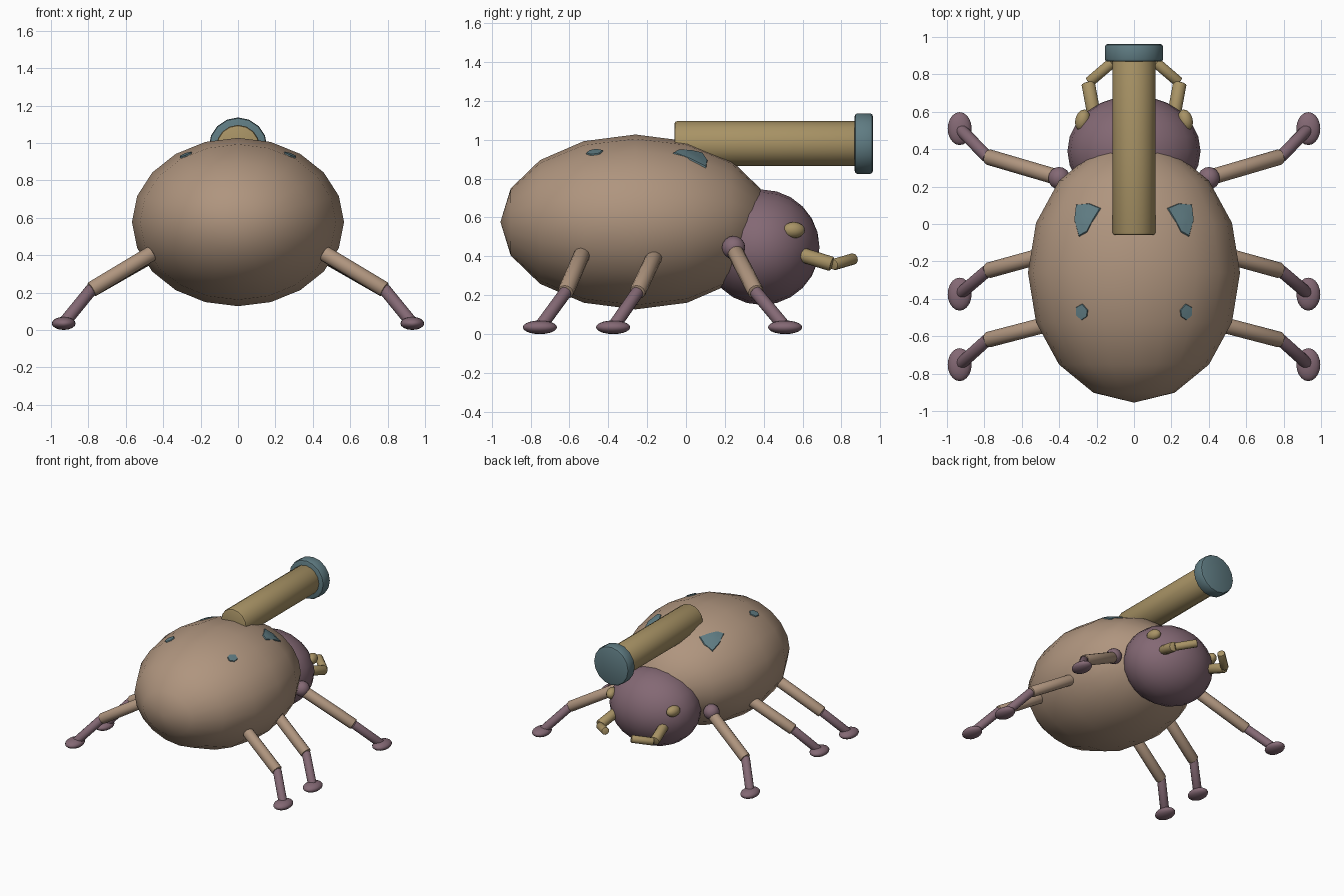
import bpy, bmesh, math
from mathutils import Vector, Matrix
from mathutils.bvhtree import BVHTree

if "Cube" in bpy.data.objects:
    bpy.data.objects.remove(bpy.data.objects["Cube"])


def material(name, rgb):
    m = bpy.data.materials.new(name)
    m.diffuse_color = (*rgb, 1)
    m.use_nodes = True
    m.node_tree.nodes["Principled BSDF"].inputs["Base Color"].default_value = m.diffuse_color
    return m


BROWN = material("warm brown", (0.43, 0.30, 0.21))
GOLD = material("dull gold", (0.39, 0.29, 0.13))
PURPLE = material("dusty purple", (0.23, 0.14, 0.175))
TEAL = material("grey teal", (0.115, 0.20, 0.225))


def finish(name, bm, mat, angle=None):
    me = bpy.data.meshes.new(name)
    bm.to_mesh(me)
    bm.free()
    me.materials.append(mat)
    ob = bpy.data.objects.new(name, me)
    bpy.context.collection.objects.link(ob)
    bpy.ops.object.select_all(action='DESELECT')
    ob.select_set(True)
    bpy.context.view_layer.objects.active = ob
    if angle is None:
        bpy.ops.object.shade_smooth()
    else:
        bpy.ops.object.shade_smooth_by_angle(angle=math.radians(angle))
    return ob


def ellipsoid(name, centre, radii, mat, seg=14, rings=8, rot=None):
    """UV sphere with its poles along y."""
    bm = bmesh.new()
    bmesh.ops.create_uvsphere(bm, u_segments=seg, v_segments=rings, radius=1)
    bm.transform(Matrix.Rotation(math.pi / 2, 4, 'X'))
    bm.transform(Matrix.Diagonal((*radii, 1)))
    if rot:
        bm.transform(rot)
    bm.transform(Matrix.Translation(centre))
    return finish(name, bm, mat)


def rod(name, a, b, r, mat, seg=12, bevel=0.008):
    """Cylinder from a to b with softened rims."""
    a, b = Vector(a), Vector(b)
    bm = bmesh.new()
    bmesh.ops.create_cone(bm, cap_ends=True, segments=seg, radius1=r, radius2=r,
                          depth=(b - a).length)
    rims = [e for e in bm.edges if abs(e.verts[0].co.z - e.verts[1].co.z) < 1e-5]
    bmesh.ops.bevel(bm, geom=rims, offset=bevel, segments=2, profile=0.5, affect='EDGES')
    turn = (b - a).to_track_quat('Z', 'Y').to_matrix().to_4x4()
    bm.transform(Matrix.Translation((a + b) / 2) @ turn)
    return finish(name, bm, mat, 35)


# Body and head
body = ellipsoid("body", (0, -0.26, 0.577), (0.567, 0.695, 0.45), BROWN, 20, 8)
ellipsoid("head", (0, 0.39, 0.447), (0.356, 0.297, 0.297), PURPLE, 20, 12)

# Barrel on the back with its muzzle cap
rod("barrel", (0, -0.06, 0.98), (0, 0.90, 0.98), 0.116, GOLD, 16, 0.015)
rod("muzzle_cap", (0, 0.868, 0.98), (0, 0.962, 0.98), 0.156, TEAL, 16, 0.015)

# Legs: hip, knee and foot positions for the right side
LEGS = {
    "front": ((0.41, 0.25, 0.43), (0.785, 0.36, 0.215), (0.932, 0.51, 0.035)),
    "middle": ((0.46, -0.16, 0.405), (0.785, -0.25, 0.215), (0.932, -0.375, 0.035)),
    "rear": ((0.46, -0.535, 0.41), (0.785, -0.62, 0.215), (0.932, -0.752, 0.035)),
}


def mirror(p, s):
    return Vector((p[0] * s, p[1], p[2]))


for s, side in ((1, "right"), (-1, "left")):
    for key, pts in LEGS.items():
        hip, knee, foot = (mirror(p, s) for p in pts)
        tag = f"{side}_{key}"
        rod(tag + "_upper_leg", hip, knee, 0.042, BROWN)
        rod(tag + "_lower_leg", knee - (foot - knee) * 0.03, foot, 0.033, PURPLE)
        ellipsoid(tag + "_foot", foot, (0.064, 0.088, 0.035), PURPLE, 16, 10)
    ellipsoid(side + "_shoulder", (0.40 * s, 0.245, 0.445), (0.06, 0.06, 0.06), PURPLE)

    # Eyes and two-part feelers
    ellipsoid(side + "_eye", (0.275 * s, 0.555, 0.535), (0.04, 0.058, 0.042), GOLD,
              rot=Matrix.Rotation(0.25 * s, 4, 'Z'))
    rod(side + "_feeler_base", mirror((0.215, 0.59, 0.41), s),
        mirror((0.245, 0.752, 0.36), s), 0.038, GOLD, 10)
    rod(side + "_feeler_tip", mirror((0.24, 0.758, 0.357), s),
        mirror((0.115, 0.865, 0.388), s), 0.03, GOLD, 10)

# Thin patches laid on the shell
bm = bmesh.new()
bm.from_mesh(body.data)
shell = BVHTree.FromBMesh(bm)
bm.free()

LARGE = [(0.175, 0.085), (0.24, 0.112), (0.31, 0.105), (0.32, 0.02),
         (0.295, -0.07), (0.25, -0.045), (0.215, 0.02)]
SMALL = [(0.245, -0.46), (0.275, -0.425), (0.31, -0.445), (0.31, -0.49),
         (0.28, -0.515), (0.25, -0.495)]


def patch(name, outline, s):
    n = len(outline)
    c = Vector((sum(p[0] for p in outline) / n, sum(p[1] for p in outline) / n))
    bm = bmesh.new()

    def drop(p, lift):
        hit = shell.ray_cast(Vector((p.x * s, p.y, 3)), Vector((0, 0, -1)))
        return bm.verts.new(hit[0] + hit[1] * lift)

    loops = [[drop(c.lerp(Vector(p), t), lift) for p in outline]
             for t, lift in ((0.45, 0.008), (0.92, 0.007), (1.0, -0.002))]
    mid = drop(c, 0.008)
    for i in range(n):
        j = (i + 1) % n
        bm.faces.new((mid, loops[0][i], loops[0][j]))
        for a, b in zip(loops, loops[1:]):
            bm.faces.new((a[i], b[i], b[j], a[j]))
    bmesh.ops.recalc_face_normals(bm, faces=bm.faces)
    if sum(f.normal.z for f in bm.faces) < 0:
        bmesh.ops.reverse_faces(bm, faces=bm.faces)
    finish(name, bm, TEAL, 30)


for s, side in ((1, "right"), (-1, "left")):
    patch(side + "_large_patch", LARGE, s)
    patch(side + "_small_patch", SMALL, s)
